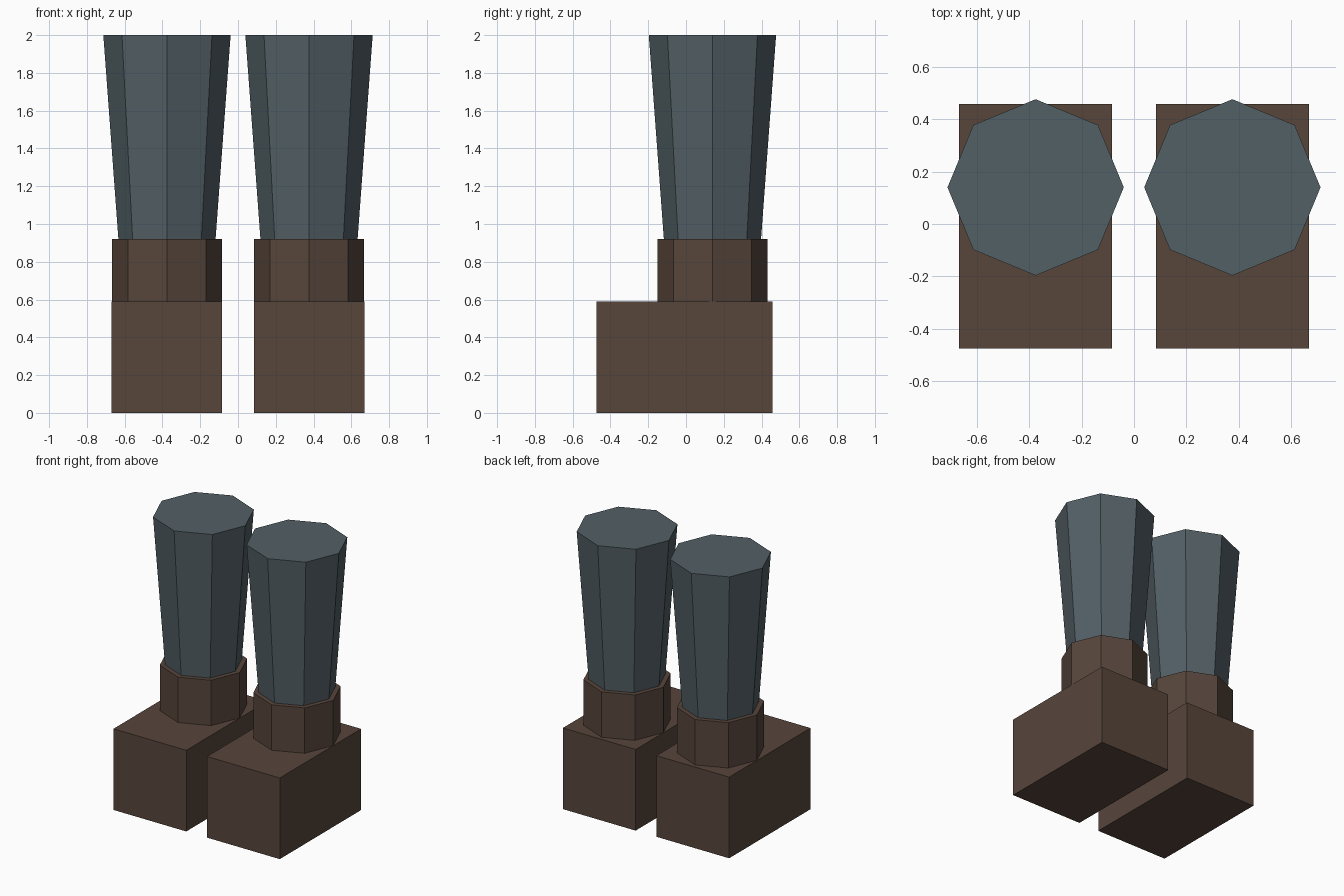
import bpy
from math import pi

if "Cube" in bpy.data.objects:
    bpy.data.objects.remove(bpy.data.objects["Cube"])


def material(name, color):
    mat = bpy.data.materials.new(name)
    mat.diffuse_color = (*color, 1)
    mat.use_nodes = True
    mat.node_tree.nodes["Principled BSDF"].inputs["Base Color"].default_value = mat.diffuse_color
    return mat


brown = material("brown_leather", (0.095, 0.06, 0.044))
slate = material("slate_cloth", (0.085, 0.115, 0.13))

LEG_Y = 0.14


def finish(name, mat):
    obj = bpy.context.object
    obj.name = obj.data.name = name
    obj.data.materials.append(mat)
    return obj


def octagon(name, x, r_bottom, r_top, z0, z1, mat):
    # eight-sided column with corners on the x and y axes
    bpy.ops.mesh.primitive_cone_add(vertices=8, radius1=r_bottom, radius2=r_top,
                                    depth=z1 - z0,
                                    location=(x, LEG_Y, (z0 + z1) / 2))
    return finish(name, mat)


for side, s in (("left", -1), ("right", 1)):
    x = s * 0.376

    # blocky foot, longer toward the front
    bpy.ops.mesh.primitive_cube_add(size=1, location=(x, -0.008, 0.295))
    foot = finish(side + "_foot", brown)
    foot.scale = (0.585, 0.934, 0.59)

    # boot collar around the ankle
    octagon(side + "_boot_collar", x, 0.292, 0.292, 0.585, 0.92, brown)

    # trouser leg, widening upward and tucked into the collar
    octagon(side + "_trouser_leg", x, 0.255, 0.337, 0.89, 2.0, slate)
